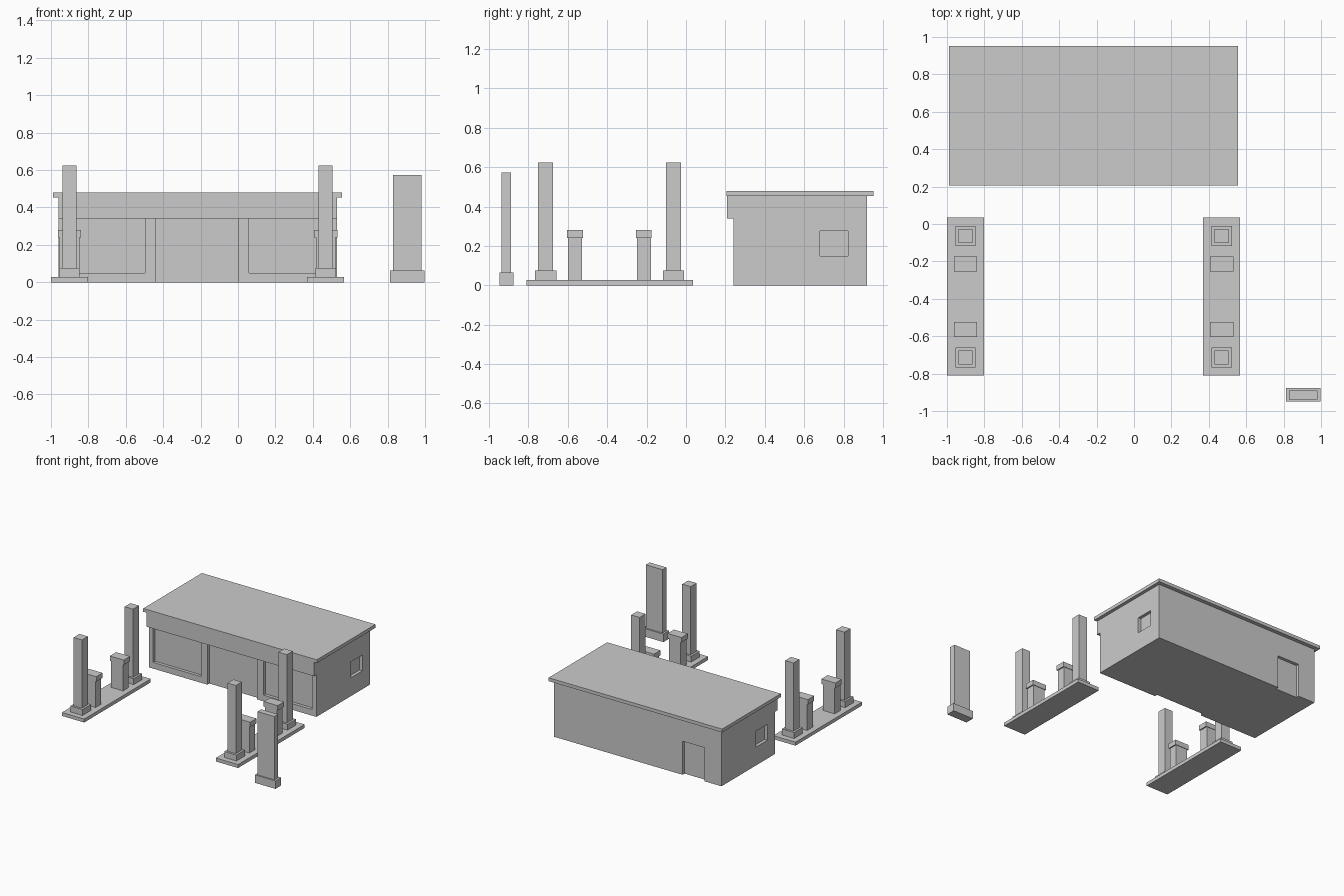
import bpy

if "Cube" in bpy.data.objects:
    bpy.data.objects.remove(bpy.data.objects["Cube"], do_unlink=True)

grey = bpy.data.materials.new("plain_grey")
grey.use_nodes = True
colour = (0.6, 0.6, 0.6, 1)
grey.diffuse_color = colour
grey.node_tree.nodes["Principled BSDF"].inputs["Base Color"].default_value = colour


def box(name, x, y, z):
    """Box between the (low, high) pairs on each axis."""
    bpy.ops.mesh.primitive_cube_add(size=1)
    ob = bpy.context.object
    ob.name = name
    ob.location = [(a + b) / 2 for a, b in (x, y, z)]
    ob.scale = [b - a for a, b in (x, y, z)]
    bpy.ops.object.transform_apply(location=True, rotation=False, scale=True)
    ob.data.materials.append(grey)
    return ob


def block(name, cx, cy, w, d, z0, z1):
    """Box standing on a centre point, with width and depth."""
    return box(name, (cx - w / 2, cx + w / 2), (cy - d / 2, cy + d / 2), (z0, z1))


def recess(target, x, y, z):
    """Cut a box-shaped recess into the target."""
    cutter = box("recess_cutter", x, y, z)
    cutter.hide_render = True
    mod = target.modifiers.new("recess", "BOOLEAN")
    mod.operation = "DIFFERENCE"
    mod.solver = "EXACT"
    mod.object = cutter
    bpy.context.view_layer.objects.active = target
    bpy.ops.object.modifier_apply(modifier=mod.name)
    bpy.data.objects.remove(cutter, do_unlink=True)


# Shop building with overhanging fascia and roof slab
LEFT, RIGHT, FRONT, BACK = -0.96, 0.53, 0.24, 0.92
walls = box("shop_walls", (LEFT, RIGHT), (FRONT, BACK), (0, 0.46))
box("front_fascia", (LEFT, RIGHT), (0.208, 0.25), (0.34, 0.46))
box("roof_slab", (-0.988, 0.557), (0.206, 0.952), (0.453, 0.48))

# Two display windows either side of the entrance
front_cut = (FRONT - 0.1, FRONT + 0.025)
recess(walls, (-0.925, -0.496), front_cut, (0.05, 0.34))
recess(walls, (-0.44, 0.0), front_cut, (-0.1, 0.34))
recess(walls, (0.06, 0.49), front_cut, (0.05, 0.34))

# Small end windows and back door
recess(walls, (RIGHT - 0.025, RIGHT + 0.1), (0.68, 0.823), (0.148, 0.275))
recess(walls, (LEFT - 0.1, LEFT + 0.025), (0.337, 0.48), (0.148, 0.275))
recess(walls, (-0.81, -0.614), (BACK - 0.025, BACK + 0.1), (-0.1, 0.27))

# Pump islands, each with two posts and two pumps
for side, cx in (("right", -0.901), ("left", 0.469)):
    block(f"{side}_island", cx, -0.387, 0.198, 0.846, 0, 0.028)
    for end, post_y, pump_y in (("front", -0.713, -0.564), ("back", -0.064, -0.214)):
        tag = f"{side}_{end}"
        block(f"{tag}_post_base", cx, post_y, 0.108, 0.108, 0.02, 0.076)
        block(f"{tag}_post", cx, post_y, 0.075, 0.075, 0.07, 0.625)
        block(f"{tag}_pump_body", cx, pump_y, 0.105, 0.072, 0.02, 0.25)
        block(f"{tag}_pump_cap", cx, pump_y, 0.124, 0.08, 0.24, 0.28)

# Roadside sign
block("sign_base", 0.906, -0.912, 0.184, 0.073, 0, 0.064)
block("sign_panel", 0.905, -0.913, 0.15, 0.048, 0.06, 0.573)
